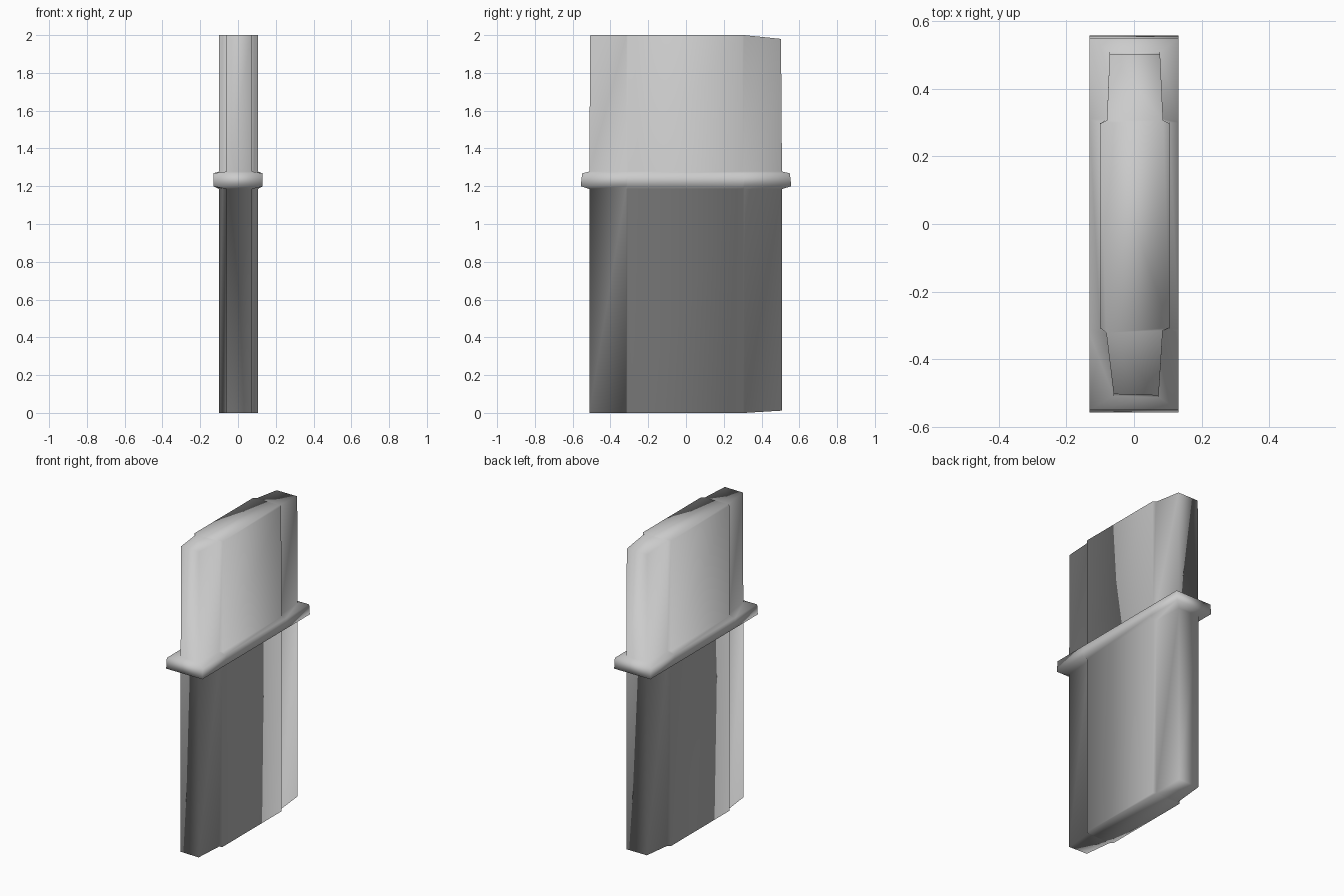
import bpy, bmesh

cube = bpy.data.objects.get("Cube")
if cube:
    bpy.data.objects.remove(cube, do_unlink=True)

grey = bpy.data.materials.new("light_grey")
grey.use_nodes = True
colour = (0.6, 0.6, 0.6, 1)
grey.diffuse_color = colour
grey.node_tree.nodes["Principled BSDF"].inputs["Base Color"].default_value = colour

# Slab outline, anticlockwise, with small steps towards both narrow ends
OUTLINE = [(0.105, 0.3), (0.086, 0.31), (0.077, 0.508), (-0.072, 0.508),
           (-0.08, 0.31), (-0.1, 0.3), (-0.1, -0.31), (-0.082, -0.325),
           (-0.06, -0.508), (0.073, -0.512), (0.085, -0.318), (0.105, -0.31)]
BACK = (2, 3)
ENDS = (2, 3, 8, 9)

bm = bmesh.new()


def slab_ring(z, back_z=None, scale=1.0):
    """Outline ring; the back corners may sit at their own height."""
    return [bm.verts.new((x, y * scale, back_z if back_z and i in BACK else z))
            for i, (x, y) in enumerate(OUTLINE)]


def band_ring(z, half_x, half_y):
    """Rectangle with one point for each outline point."""
    ring = []
    for i, (x, y) in enumerate(OUTLINE):
        side_x = half_x if x > 0 else -half_x
        end_y = half_y if y > 0 else -half_y
        ring.append(bm.verts.new((side_x, end_y if i in ENDS else y, z)))
    return ring


# Lower slab, raised band and upper slab in one continuous skin
rings = [slab_ring(0.0, 0.012),
         slab_ring(1.185),
         band_ring(1.2, 0.131, 0.557),
         band_ring(1.268, 0.131, 0.55),
         slab_ring(1.278),
         slab_ring(2.0, 1.98, 0.99)]
for low, high in zip(rings, rings[1:]):
    for i in range(len(low)):
        j = (i + 1) % len(low)
        bm.faces.new((low[i], low[j], high[j], high[i]))

# Caps: back end, middle and front end
for ring in (rings[0], rings[-1]):
    for part in ((1, 2, 3, 4), (0, 1, 4, 5, 6, 7, 10, 11), (7, 8, 9, 10)):
        bm.faces.new([ring[i] for i in part])

bmesh.ops.recalc_face_normals(bm, faces=bm.faces[:])
for face in bm.faces:
    face.smooth = True

mesh = bpy.data.meshes.new("banded_slab")
bm.to_mesh(mesh)
bm.free()
mesh.materials.append(grey)
slab = bpy.data.objects.new("banded_slab", mesh)
bpy.context.collection.objects.link(slab)
